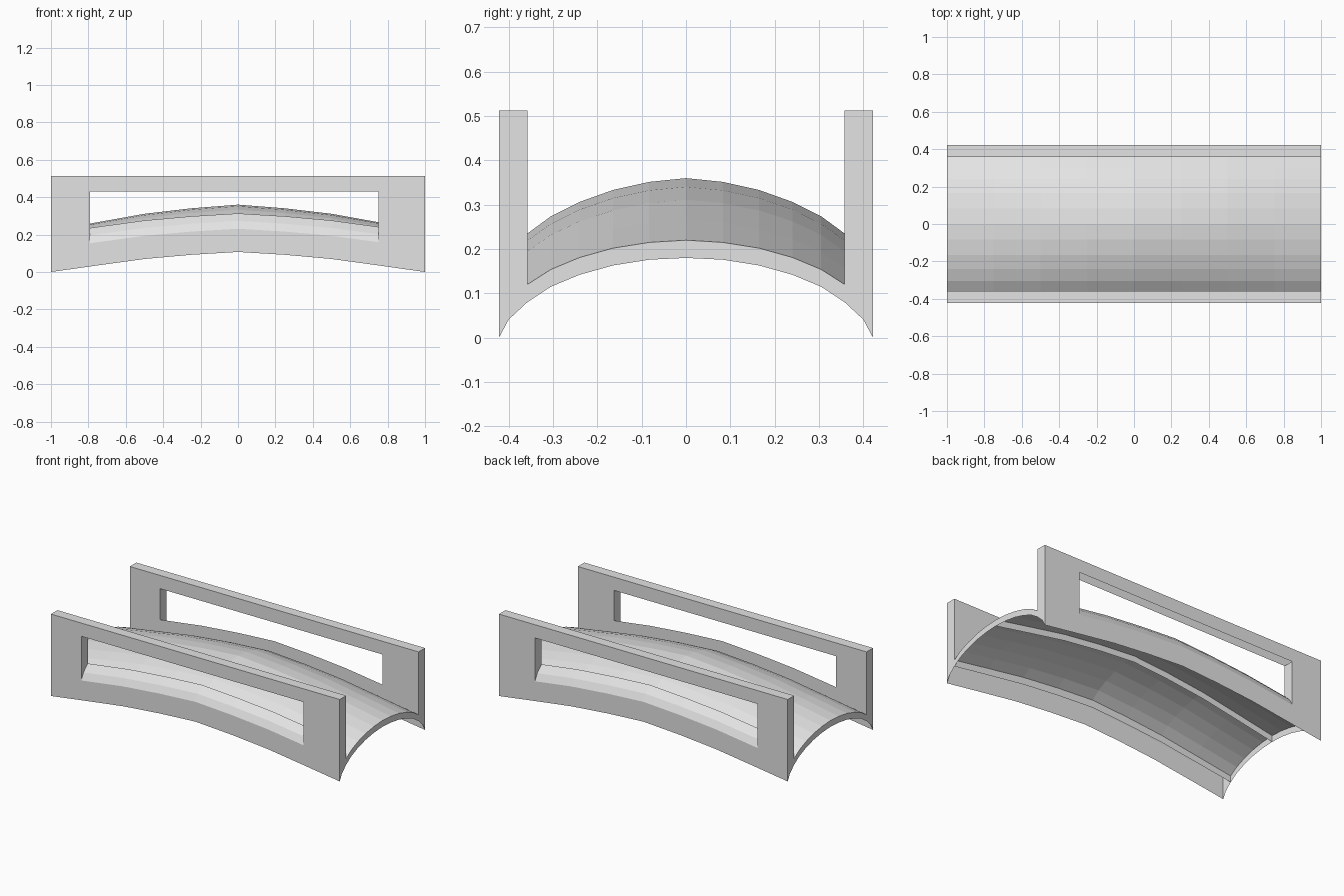
import bpy, bmesh

if "Cube" in bpy.data.objects:
    bpy.data.objects.remove(bpy.data.objects["Cube"])

grey = bpy.data.materials.new("light grey")
grey.diffuse_color = (0.77, 0.77, 0.77, 1)
grey.use_nodes = True
grey.node_tree.nodes["Principled BSDF"].inputs["Base Color"].default_value = grey.diffuse_color

# Lengthwise rise of the bridge (0 at the ends, 1 at midspan)
RISE = [(0, 1.0), (0.25, 0.86), (0.5, 0.65), (0.75, 0.33), (1.0, 0.0)]
XS = [-1, -0.75, -0.5, -0.25, 0, 0.25, 0.5, 0.75, 1]
WALL_RISE = 0.107
Y_IN, Y_OUT = 0.358, 0.422
WIN_X0, WIN_X1, WIN_TOP, WALL_TOP = -0.79, 0.75, 0.43, 0.513


def rise(x):
    x = abs(x)
    for (x0, f0), (x1, f1) in zip(RISE, RISE[1:]):
        if x <= x1:
            return f0 + (f1 - f0) * (x - x0) / (x1 - x0)
    return 0.0


def loft(name, xs, section):
    """Loft along x; section(x) gives a loop of (y, z), two points make a sheet."""
    bm = bmesh.new()
    rings = [[bm.verts.new((x, y, z)) for y, z in section(x)] for x in xs]
    n = len(rings[0])
    for a, b in zip(rings, rings[1:]):
        for i in range(n if n > 2 else 1):
            j = (i + 1) % n
            bm.faces.new((a[i], a[j], b[j], b[i]))
    if n > 2:
        bm.faces.new(rings[0])
        bm.faces.new(rings[-1])
    bmesh.ops.recalc_face_normals(bm, faces=bm.faces)
    mesh = bpy.data.meshes.new(name)
    bm.to_mesh(mesh)
    bm.free()
    mesh.materials.append(grey)
    ob = bpy.data.objects.new(name, mesh)
    bpy.context.collection.objects.link(ob)
    return ob


def remove_faces(ob, unwanted):
    """Delete the faces whose normal meets the test."""
    bm = bmesh.new()
    bm.from_mesh(ob.data)
    bm.normal_update()
    doomed = [f for f in bm.faces if unwanted(f.normal)]
    bmesh.ops.delete(bm, geom=doomed, context="FACES")
    bm.to_mesh(ob.data)
    bm.free()


# Arched deck: (y, underside z, top z) at the ends
HALF = [(0, 0.18, 0.22), (0.083, 0.176, 0.215), (0.165, 0.163, 0.202),
        (0.24, 0.142, 0.181), (0.305, 0.115, 0.154), (Y_IN, 0.08, 0.12)]
ARCH = [(-y, lo, hi) for y, lo, hi in HALF[:0:-1]] + HALF


def lift(x, y):
    return rise(x) * (0.14 - 0.025 * (abs(y) / Y_IN) ** 1.35)


def deck_section(x):
    top = [(y, hi + lift(x, y)) for y, lo, hi in ARCH]
    under = [(y, lo + lift(x, y)) for y, lo, hi in ARCH]
    return top + under[::-1]


# Open below: only the top sheet and the end rims remain
deck = loft("deck", XS, deck_section)
remove_faces(deck, lambda n: n.z < -0.1 or abs(n.y) > 0.95)

# Thin web under the crown of the deck
loft("centre_web", XS, lambda x: [(0, 0.18 + lift(x, 0)), (0, 0.22 + lift(x, 0))])

# Side walls, open below, with a long window whose sill follows the arch
for side, label in ((-1, "front"), (1, "back")):
    def wall_section(x):
        b = WALL_RISE * rise(x)
        pts = [(Y_OUT, b), (0.40, b + 0.041), (Y_IN, b + 0.08),
               (Y_IN, WALL_TOP), (Y_OUT, WALL_TOP)]
        return [(side * y, z) for y, z in pts]

    def window_section(x):
        b = WALL_RISE * rise(x) + 0.124
        pts = [(0.46, b - 0.07), (Y_OUT, b), (0.40, b + 0.042),
               (Y_IN, b + 0.082), (0.32, b + 0.11),
               (0.32, WIN_TOP), (0.46, WIN_TOP)]
        return [(side * y, z) for y, z in pts]

    wall = loft(label + "_wall", XS, wall_section)
    win_xs = [WIN_X0] + [x for x in XS if WIN_X0 < x < WIN_X1] + [WIN_X1]
    cutter = loft(label + "_window_cutter", win_xs, window_section)
    mod = wall.modifiers.new("window", "BOOLEAN")
    mod.operation = "DIFFERENCE"
    mod.solver = "EXACT"
    mod.object = cutter

    # Apply the cut, then drop the downward faces
    depsgraph = bpy.context.evaluated_depsgraph_get()
    cut = bpy.data.meshes.new_from_object(wall.evaluated_get(depsgraph))
    wall.modifiers.clear()
    wall.data = cut
    bpy.data.objects.remove(cutter)
    remove_faces(wall, lambda n: n.z < -0.1)
